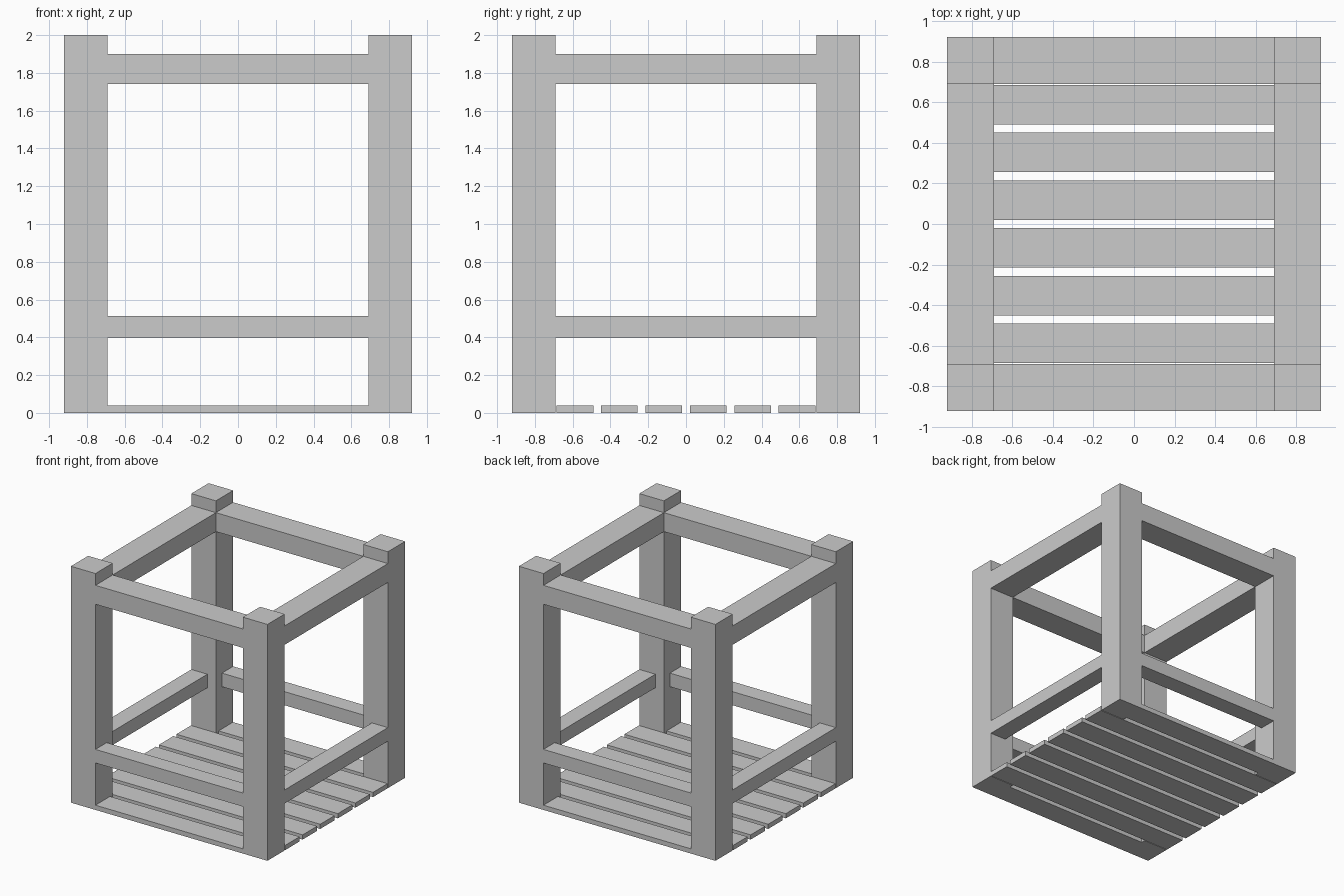
import bpy, bmesh
from mathutils import Matrix

if "Cube" in bpy.data.objects:
    bpy.data.objects.remove(bpy.data.objects["Cube"])

OUT, INN = 0.92, 0.69      # outer and inner post faces


def box(name, x, y, z):
    bm = bmesh.new()
    spans = (x, y, z)
    size = [b - a for a, b in spans]
    mid = [(a + b) / 2 for a, b in spans]
    bmesh.ops.create_cube(bm, size=1, matrix=Matrix.Diagonal((*size, 1)))
    me = bpy.data.meshes.new(name)
    bm.to_mesh(me)
    bm.free()
    ob = bpy.data.objects.new(name, me)
    ob.location = mid
    bpy.context.collection.objects.link(ob)
    return ob


def side(s, inner):
    return tuple(sorted((s * inner, s * OUT)))


# Corner posts
for sx, xn in ((-1, "left"), (1, "right")):
    for sy, yn in ((-1, "front"), (1, "back")):
        box(f"{yn}_{xn}_post", side(sx, INN), side(sy, INN), (0, 2))

# Wide top rails and narrower lower rails, flush with the outside
for kind, inner, z in (("top", INN, (1.74, 1.90)), ("lower", 0.77, (0.397, 0.512))):
    for s, xn, yn in ((-1, "left", "front"), (1, "right", "back")):
        box(f"{yn}_{kind}_rail", (-INN, INN), side(s, inner), z)
        box(f"{xn}_{kind}_rail", side(s, inner), (-INN, INN), z)

# Floor slats
count, width = 8, 0.194
pitch = (2 * OUT - width) / (count - 1)
for i in range(count):
    y = -OUT + i * pitch
    box(f"floor_slat_{i + 1}", (-OUT, OUT), (y, y + width), (0, 0.04))
